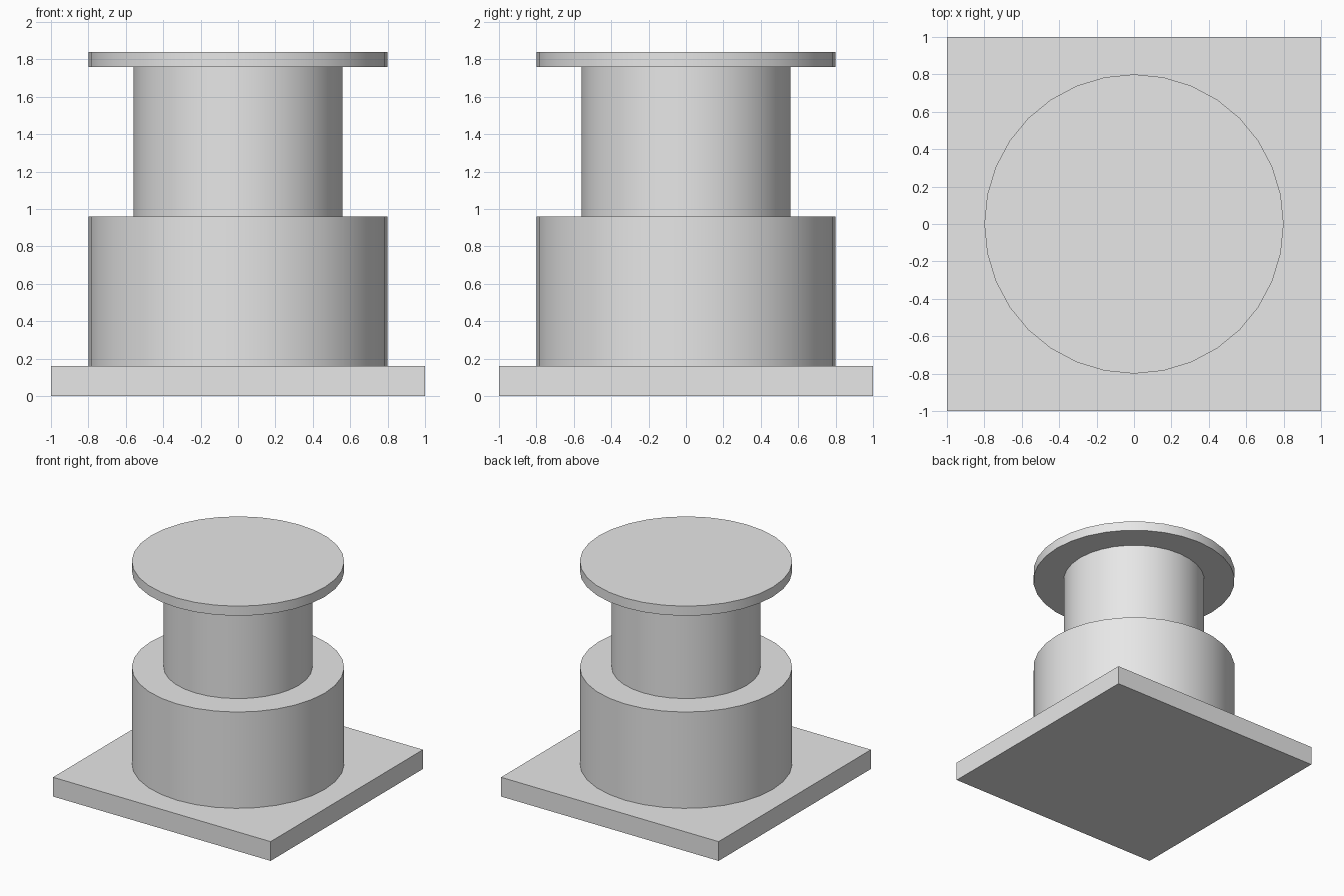
import bpy
import math

default = bpy.data.objects.get("Cube")
if default:
    bpy.data.objects.remove(default, do_unlink=True)

# One plain grey for every part
grey = bpy.data.materials.new("light_grey")
grey.use_nodes = True
colour = (0.8, 0.8, 0.8, 1.0)
grey.diffuse_color = colour
grey.node_tree.nodes["Principled BSDF"].inputs["Base Color"].default_value = colour


def finish(name):
    obj = bpy.context.object
    obj.name = obj.data.name = name
    obj.data.materials.append(grey)
    return obj


def disc(name, radius, bottom, top):
    """Upright 32-sided cylinder with smooth walls and sharp rims."""
    bpy.ops.mesh.primitive_cylinder_add(
        vertices=32, radius=radius, depth=top - bottom,
        location=(0, 0, (bottom + top) / 2))
    finish(name)
    bpy.ops.object.shade_smooth_by_angle(angle=math.radians(30))


# Square base slab
bpy.ops.mesh.primitive_cube_add(size=1, location=(0, 0, 0.08))
base = finish("base_plate")
base.scale = (2, 2, 0.16)
bpy.ops.object.transform_apply(location=False, rotation=False, scale=True)

# Stacked round parts
disc("lower_drum", 0.8, 0.16, 0.96)
disc("upper_drum", 0.56, 0.96, 1.76)
disc("top_cap", 0.8, 1.76, 1.84)
